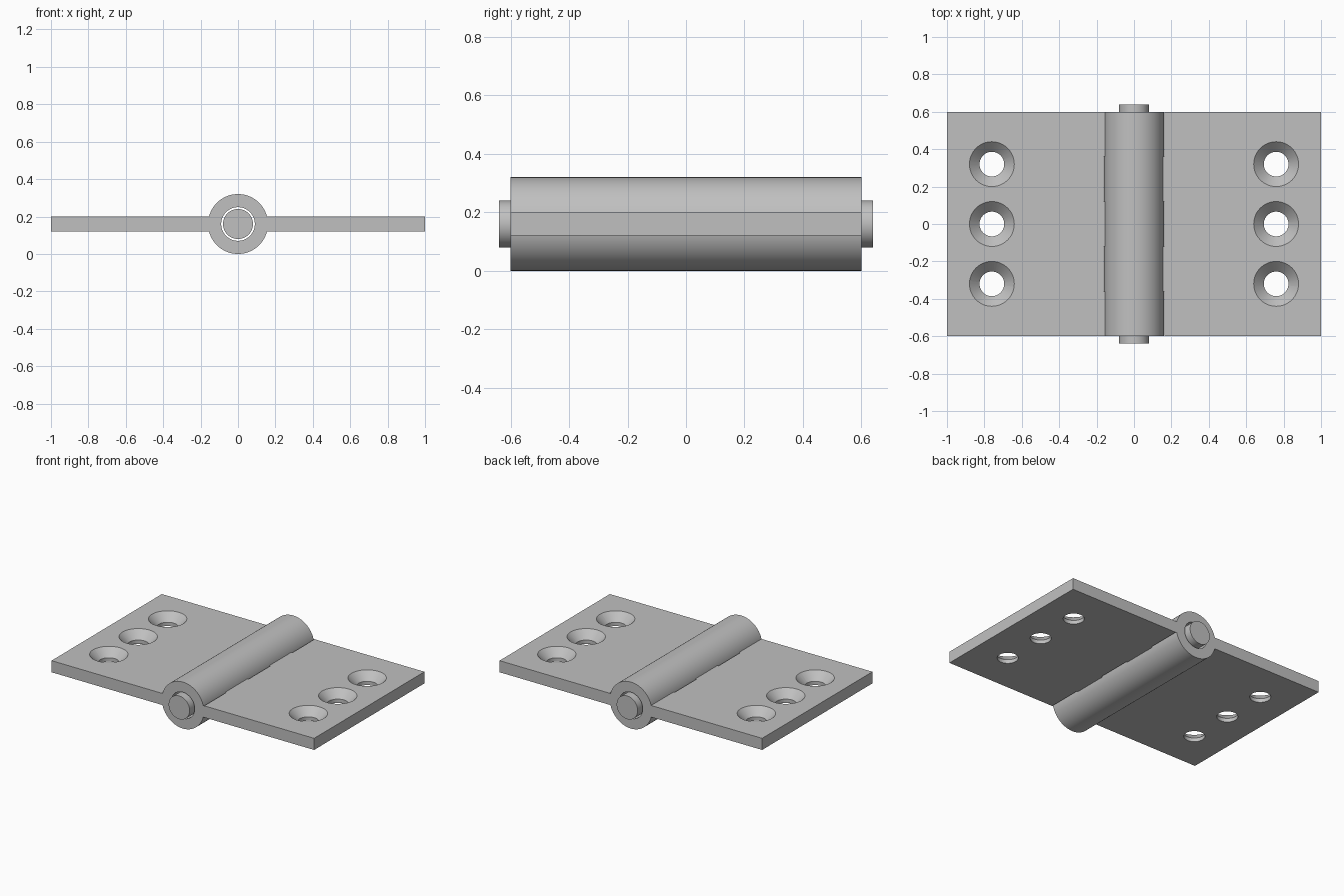
import bpy
import math

if "Cube" in bpy.data.objects:
    bpy.data.objects.remove(bpy.data.objects["Cube"], do_unlink=True)

AXIS_Z = 0.16          # height of the pin axis
BARREL_R = 0.16
BORE_R = 0.09
PIN_R = 0.08
CLEARANCE_R = 0.168
HALF_LENGTH = 0.6
BAND = 2 * HALF_LENGTH / 5
PLATE_BOTTOM, PLATE_TOP = 0.12, 0.20
SEGMENTS = 96

steel = bpy.data.materials.new("grey_steel")
steel.use_nodes = True
steel_colour = (0.53, 0.53, 0.53, 1)
steel.diffuse_color = steel_colour
steel.node_tree.nodes["Principled BSDF"].inputs["Base Color"].default_value = steel_colour


def axis_cylinder(name, radius, length, y=0):
    """Cylinder lying along the hinge axis."""
    bpy.ops.mesh.primitive_cylinder_add(vertices=SEGMENTS, radius=radius, depth=length,
                                        location=(0, y, AXIS_Z), rotation=(math.pi / 2, 0, 0))
    obj = bpy.context.object
    obj.name = name
    return obj


def combine(target, tool, operation):
    """Apply a boolean and remove the tool."""
    mod = target.modifiers.new(operation.lower(), 'BOOLEAN')
    mod.operation = operation
    mod.solver = 'EXACT'
    mod.object = tool
    bpy.context.view_layer.objects.active = target
    bpy.ops.object.modifier_apply(modifier=mod.name)
    bpy.data.objects.remove(tool, do_unlink=True)


def finish(obj):
    obj.data.materials.clear()
    obj.data.materials.append(steel)
    bpy.ops.object.select_all(action='DESELECT')
    obj.select_set(True)
    bpy.context.view_layer.objects.active = obj
    bpy.ops.object.shade_smooth_by_angle(angle=math.radians(25))


def screw_hole(x, y):
    """Through bore and countersink cutters."""
    bpy.ops.mesh.primitive_cylinder_add(vertices=48, radius=0.066, depth=0.4,
                                        location=(x, y, AXIS_Z))
    bore = bpy.context.object
    # The cone keeps its slope slightly past the top face
    bpy.ops.mesh.primitive_cone_add(vertices=48, radius1=0.06, radius2=0.14, depth=0.08,
                                    location=(x, y, PLATE_TOP - 0.02))
    return bore, bpy.context.object


def make_leaf(name, side, own_bands):
    # Flat plate reaching into the barrel wall
    inner, outer = 0.13, 1.0
    bpy.ops.mesh.primitive_cube_add(size=1, location=(side * (inner + outer) / 2, 0,
                                                      (PLATE_BOTTOM + PLATE_TOP) / 2))
    leaf = bpy.context.object
    leaf.name = name
    leaf.scale = (outer - inner, 2 * HALF_LENGTH, PLATE_TOP - PLATE_BOTTOM)
    bpy.ops.object.transform_apply(location=True, rotation=True, scale=True)

    # Own knuckles join on; the other leaf's bands are cut clear
    for i in range(5):
        y = -HALF_LENGTH + BAND * (i + 0.5)
        if i not in own_bands:
            extra = 0
            combine(leaf, axis_cylinder("slot", CLEARANCE_R, BAND + extra, y), 'DIFFERENCE')
    for i in own_bands:
        y = -HALF_LENGTH + BAND * (i + 0.5)
        combine(leaf, axis_cylinder("knuckle", BARREL_R, BAND, y), 'UNION')
    combine(leaf, axis_cylinder("bore", BORE_R, 2), 'DIFFERENCE')

    # Countersunk screw holes
    for y in (-0.32, 0, 0.32):
        for cutter in screw_hole(side * 0.76, y):
            combine(leaf, cutter, 'DIFFERENCE')
    finish(leaf)


make_leaf("right_leaf", -1, (0, 2, 4))
make_leaf("left_leaf", 1, (1, 3))

# Hinge pin, standing proud at both ends
finish(axis_cylinder("hinge_pin", PIN_R, 1.28))
